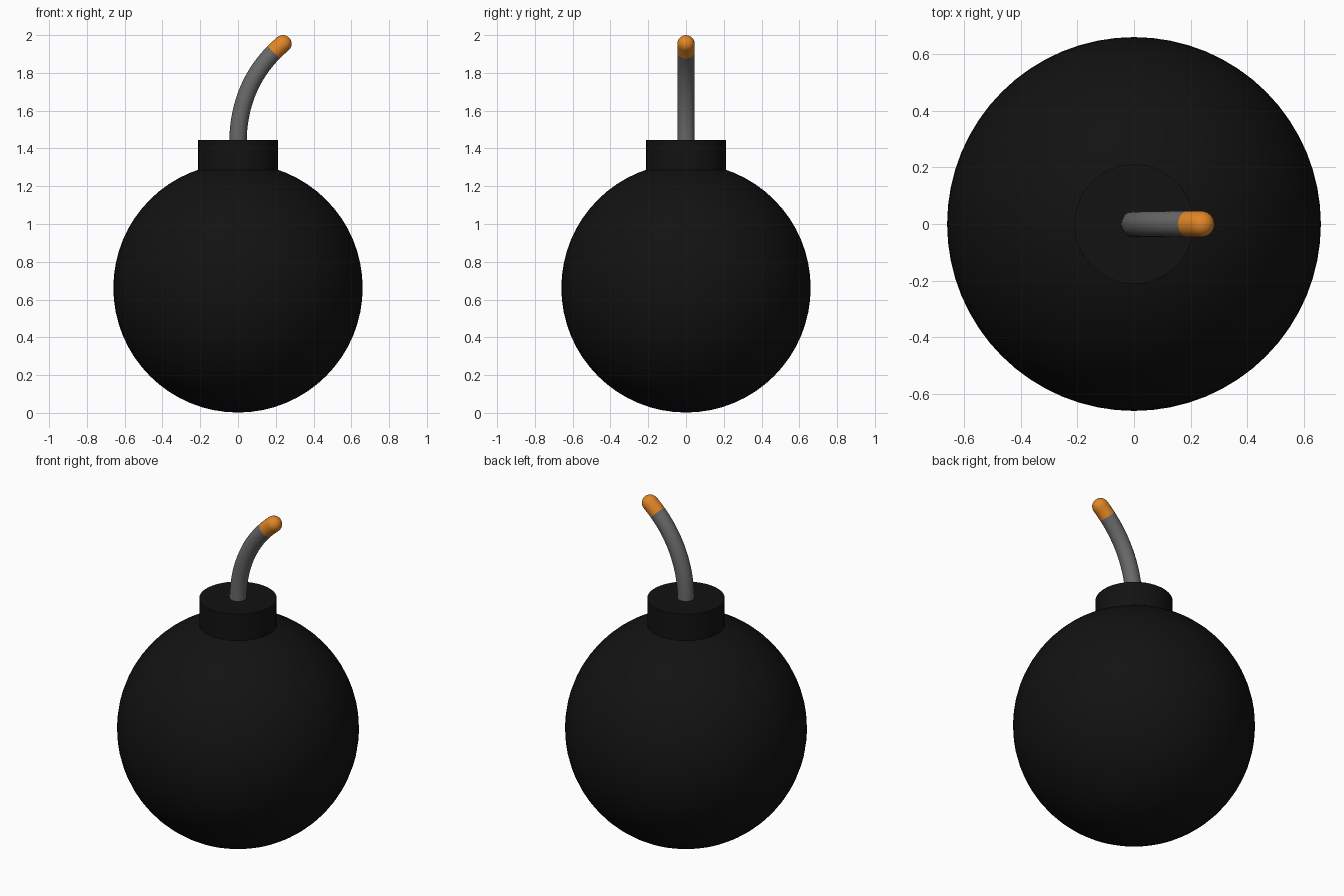
import bpy, bmesh, math
from mathutils import Vector

if "Cube" in bpy.data.objects:
    bpy.data.objects.remove(bpy.data.objects["Cube"])


def material(name, rgb):
    m = bpy.data.materials.new(name)
    m.diffuse_color = (*rgb, 1)
    m.use_nodes = True
    m.node_tree.nodes["Principled BSDF"].inputs["Base Color"].default_value = m.diffuse_color
    return m


black = material("black", (0.006, 0.006, 0.006))
grey = material("grey", (0.14, 0.14, 0.14))
orange = material("orange", (0.75, 0.24, 0.02))


def finish(ob, name, mat):
    ob.name = name
    ob.data.materials.append(mat)
    bpy.ops.object.select_all(action='DESELECT')
    ob.select_set(True)
    bpy.context.view_layer.objects.active = ob
    bpy.ops.object.shade_smooth_by_angle(angle=math.radians(35))


def sweep(name, rings, mat, sides=24):
    """Skin circular rings given as (centre, tangent, radius), bending in the XZ plane."""
    bm = bmesh.new()
    loops = []
    for c, t, r in rings:
        u, v = Vector((t.z, 0, -t.x)), Vector((0, 1, 0))
        angles = [2 * math.pi * i / sides for i in range(sides)]
        loops.append([bm.verts.new(c + r * (u * math.cos(a) + v * math.sin(a))) for a in angles])
    for a, b in zip(loops, loops[1:]):
        for i in range(sides):
            j = (i + 1) % sides
            bm.faces.new((a[i], a[j], b[j], b[i]))
    bm.faces.new(loops[0])
    bm.faces.new(loops[-1])
    bmesh.ops.recalc_face_normals(bm, faces=bm.faces)
    me = bpy.data.meshes.new(name)
    bm.to_mesh(me)
    bm.free()
    ob = bpy.data.objects.new(name, me)
    bpy.context.collection.objects.link(ob)
    finish(ob, name, mat)


# Round body
bpy.ops.mesh.primitive_uv_sphere_add(segments=64, ring_count=32, radius=0.66, location=(0, 0, 0.662))
finish(bpy.context.object, "body", black)

# Short collar sunk into the body
bpy.ops.mesh.primitive_cylinder_add(vertices=48, radius=0.211, depth=0.246, location=(0, 0, 1.323))
finish(bpy.context.object, "collar", black)

# Fuse path: a bezier leaning towards +x
P = [Vector(p) for p in ((0, 0, 1.43), (0, 0, 1.70), (0.13, 0, 1.865), (0.238, 0, 1.954))]
R = 0.046


def ring(t):
    s = 1 - t
    c = s**3 * P[0] + 3 * s * s * t * P[1] + 3 * s * t * t * P[2] + t**3 * P[3]
    d = s * s * (P[1] - P[0]) + 2 * s * t * (P[2] - P[1]) + t * t * (P[3] - P[2])
    return c, d.normalized(), R


SPLIT = 0.85
sweep("fuse", [ring(SPLIT * i / 20) for i in range(21)], grey)

# Rounded fuse tip
tip = [ring(SPLIT + (1 - SPLIT) * i / 4) for i in range(5)]
end, direction, _ = tip[-1]
for i in range(1, 9):
    a = math.radians(88) * i / 8
    tip.append((end + direction * R * math.sin(a), direction, R * math.cos(a)))
sweep("fuse_tip", tip, orange)
